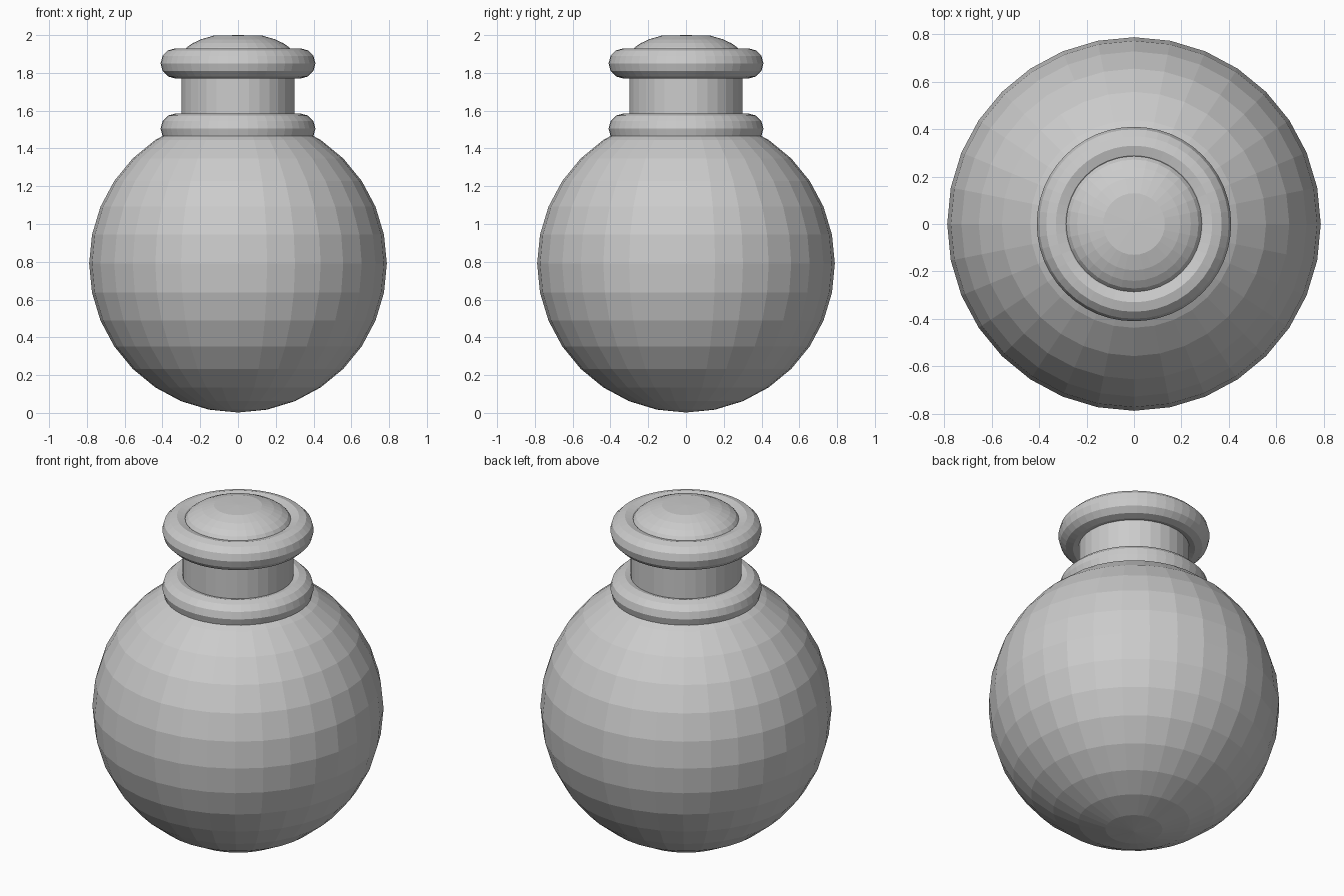
import bpy, bmesh, math

if "Cube" in bpy.data.objects:
    bpy.data.objects.remove(bpy.data.objects["Cube"])


def ring(name, z):
    bpy.ops.mesh.primitive_torus_add(major_radius=0.33, minor_radius=0.08,
                                     major_segments=48, minor_segments=12,
                                     location=(0, 0, z))
    bpy.context.object.name = name


def lathe(name, profile, segments=32):
    bm = bmesh.new()
    verts = [bm.verts.new((r, 0, z)) for r, z in profile]
    edges = [bm.edges.new(pair) for pair in zip(verts, verts[1:])]
    bmesh.ops.spin(bm, geom=verts + edges, cent=(0, 0, 0), axis=(0, 0, 1),
                   angle=math.tau, steps=segments)
    bmesh.ops.remove_doubles(bm, verts=bm.verts, dist=1e-4)
    bmesh.ops.recalc_face_normals(bm, faces=bm.faces)
    mesh = bpy.data.meshes.new(name)
    bm.to_mesh(mesh)
    bm.free()
    bpy.context.collection.objects.link(bpy.data.objects.new(name, mesh))


# Round flask body
bpy.ops.mesh.primitive_uv_sphere_add(segments=32, ring_count=16, radius=0.788,
                                     location=(0, 0, 0.79))
bpy.context.object.name = "flask_body"

# Straight neck
bpy.ops.mesh.primitive_cylinder_add(vertices=32, radius=0.3, depth=0.4,
                                    location=(0, 0, 1.65))
bpy.context.object.name = "neck"

# Collar at the neck base and rolled lip at the mouth
ring("neck_collar", 1.505)
ring("mouth_lip", 1.85)

# Domed stopper sitting in the mouth
lathe("stopper", [(0, 1.84), (0.29, 1.84), (0.29, 1.91), (0.272, 1.935),
                  (0.24, 1.957), (0.195, 1.978), (0.13, 1.997), (0, 2.0)])
